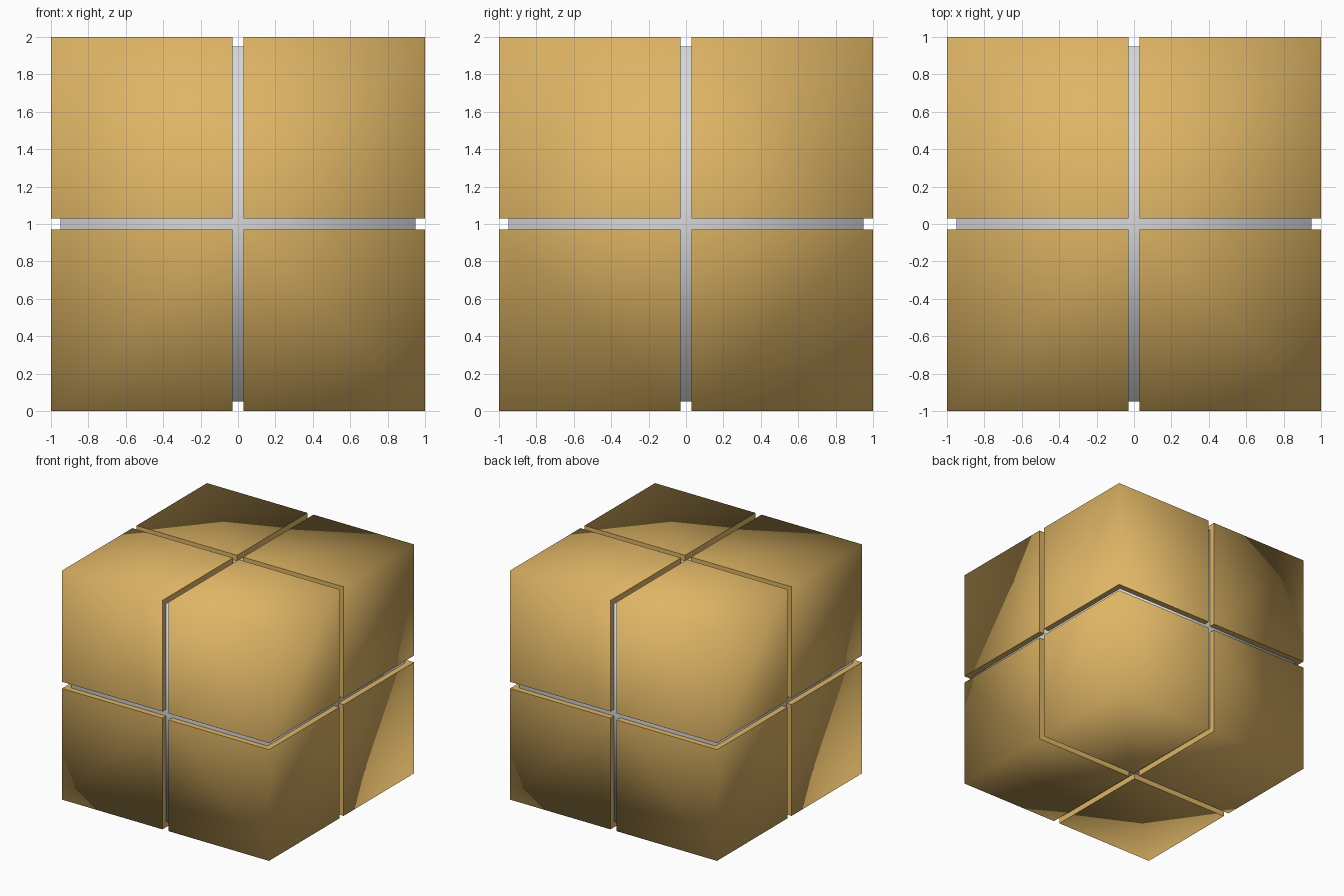
import bpy, bmesh
from mathutils import Matrix, Vector

if "Cube" in bpy.data.objects:
    bpy.data.objects.remove(bpy.data.objects["Cube"])

GAP = 0.029   # half width of the grooves
CORE = 0.95   # half size of the inner cube


def material(name, rgb):
    m = bpy.data.materials.new(name)
    m.diffuse_color = (*rgb, 1.0)
    m.use_nodes = True
    m.node_tree.nodes["Principled BSDF"].inputs["Base Color"].default_value = m.diffuse_color
    return m


def box(name, lo, hi, mat, sharp_inner=False):
    """Smooth-shaded box centred on the model; inner wall edges can be sharp."""
    bm = bmesh.new()
    size = hi - lo
    mid = (lo + hi) / 2
    bmesh.ops.create_cube(bm, size=1, matrix=Matrix.Translation((mid, mid, mid)) @ Matrix.Scale(size, 4))
    bm.normal_update()
    for f in bm.faces:
        f.smooth = True
    if sharp_inner:
        outward = Vector((1, 1, 1))
        for e in bm.edges:
            e.smooth = all(f.normal.dot(outward) > 0 for f in e.link_faces)
    me = bpy.data.meshes.new(name)
    bm.to_mesh(me)
    bm.free()
    me.materials.append(mat)
    ob = bpy.data.objects.new(name, me)
    ob.location.z = 1
    bpy.context.collection.objects.link(ob)
    return ob


gold = material("warm gold", (0.73, 0.46, 0.13))
grey = material("light grey", (0.69, 0.69, 0.69))

# inner cube seen at the bottom of the grooves
box("inner_core", -CORE, CORE, grey)

# eight corner blocks, mirrored from one
blocks = box("corner_blocks", GAP, 1.0, gold, sharp_inner=True)
mir = blocks.modifiers.new("mirror", 'MIRROR')
mir.use_axis = (True, True, True)
mir.use_mirror_merge = False
